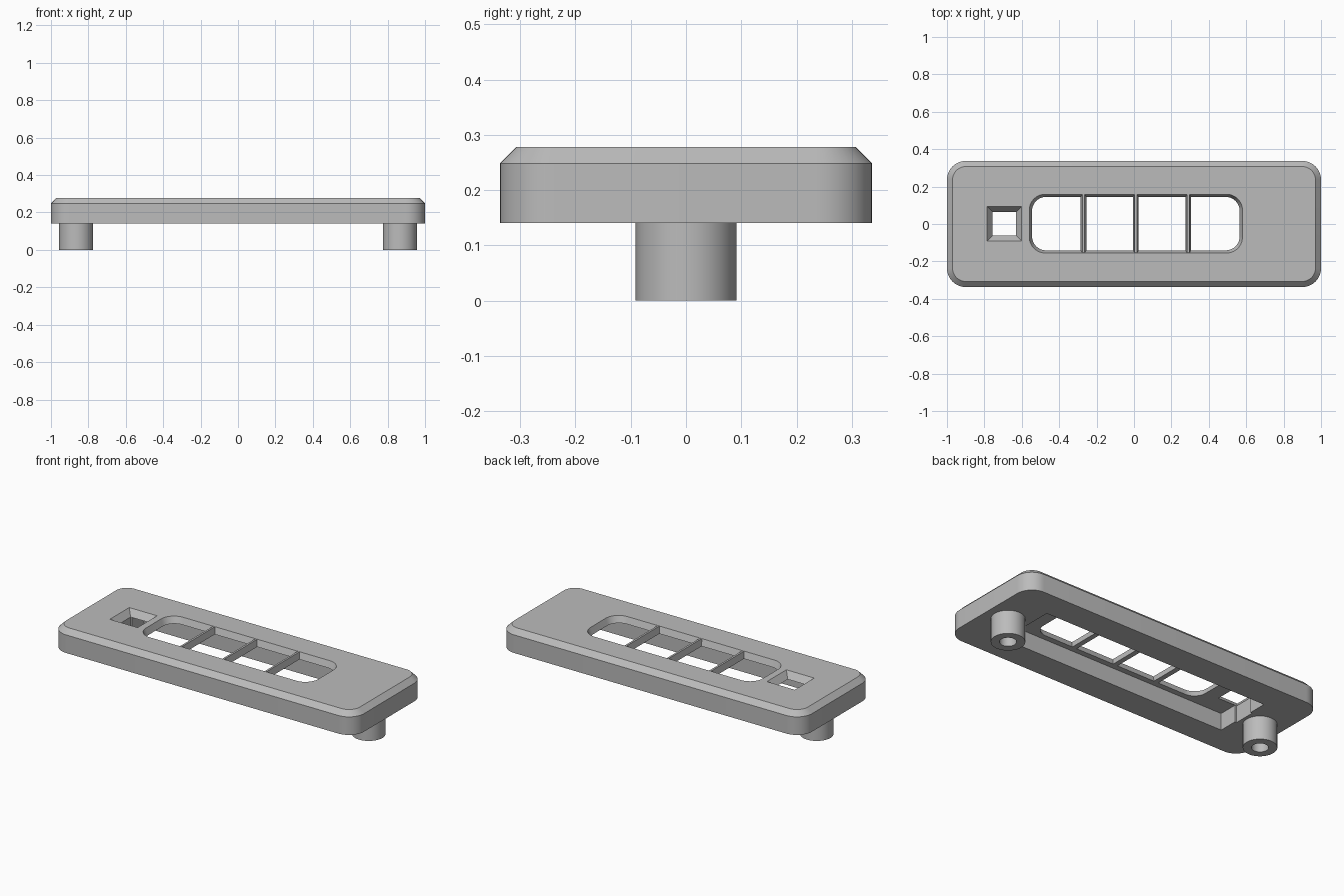
import bpy, bmesh, math

cube = bpy.data.objects.get("Cube")
if cube:
    bpy.data.objects.remove(cube, do_unlink=True)

grey = bpy.data.materials.new("plain grey")
grey.use_nodes = True
COLOR = (0.5, 0.5, 0.5, 1)
grey.diffuse_color = COLOR
grey.node_tree.nodes["Principled BSDF"].inputs["Base Color"].default_value = COLOR

BOTTOM, FLOOR, SHOULDER, TOP = 0.14, 0.24, 0.248, 0.278


def rounded(hx, hy, r, steps=10):
    """Outline of a rectangle with rounded corners; r = 0 gives four corners."""
    if r == 0:
        return [(hx, hy), (-hx, hy), (-hx, -hy), (hx, -hy)]
    points = []
    for q, (sx, sy) in enumerate([(1, 1), (-1, 1), (-1, -1), (1, -1)]):
        for i in range(steps + 1):
            a = math.pi / 2 * (q + i / steps)
            points.append((sx * (hx - r) + r * math.cos(a),
                           sy * (hy - r) + r * math.sin(a)))
    return points


def loft(name, sections, x=0, y=0):
    """Solid through stacked sections of (z, half x, half y, corner radius)."""
    bm = bmesh.new()
    rings = [[bm.verts.new((x + px, y + py, z)) for px, py in rounded(hx, hy, r)]
             for z, hx, hy, r in sections]
    n = len(rings[0])
    for low, high in zip(rings, rings[1:]):
        for i in range(n):
            j = (i + 1) % n
            bm.faces.new((low[i], low[j], high[j], high[i]))
    bm.faces.new(rings[0][::-1])
    bm.faces.new(rings[-1])
    bmesh.ops.remove_doubles(bm, verts=bm.verts, dist=1e-5)
    bmesh.ops.recalc_face_normals(bm, faces=bm.faces)
    mesh = bpy.data.meshes.new(name)
    bm.to_mesh(mesh)
    bm.free()
    mesh.materials.append(grey)
    obj = bpy.data.objects.new(name, mesh)
    bpy.context.collection.objects.link(obj)
    return obj


def select(obj):
    bpy.ops.object.select_all(action="DESELECT")
    obj.select_set(True)
    bpy.context.view_layer.objects.active = obj


def cut(obj, cutter):
    mod = obj.modifiers.new("cut", "BOOLEAN")
    mod.operation, mod.solver, mod.object = "DIFFERENCE", "EXACT", cutter
    select(obj)
    bpy.ops.object.modifier_apply(modifier=mod.name)
    bpy.data.objects.remove(cutter, do_unlink=True)


def smooth(obj):
    select(obj)
    bpy.ops.object.shade_smooth_by_angle(angle=math.radians(30))


# Chamfered cover plate
plate = loft("cover_plate", [(BOTTOM, 1, 0.337, 0.1), (SHOULDER, 1, 0.337, 0.1),
                             (TOP, 0.97, 0.307, 0.07)])

# Hollow underside
cut(plate, loft("pocket_cutter", [(0.1, 0.745, 0.175, 0), (FLOOR, 0.745, 0.175, 0)]))

# Long window with slightly tapered walls
WINDOW_X = 0.01
cut(plate, loft("window_cutter", [(0.2, 0.555, 0.143, 0.075),
                                  (FLOOR, 0.555, 0.143, 0.075),
                                  (TOP, 0.57, 0.157, 0.085),
                                  (0.32, 0.57, 0.157, 0.085)], WINDOW_X, 0.002))

# Square funnel opening
cut(plate, loft("funnel_cutter", [(0.1, 0.063, 0.063, 0), (FLOOR, 0.063, 0.063, 0),
                                  (TOP, 0.092, 0.092, 0), (0.32, 0.092, 0.092, 0)],
                -0.693, 0.002))
smooth(plate)

# Tapered bars dividing the window into four
for i in (-1, 0, 1):
    loft(f"window_bar_{i + 2}", [(FLOOR, 0.015, 0.155, 0), (TOP, 0.006, 0.155, 0)],
         WINDOW_X + 0.28 * i, 0.002)

# Hollow mounting posts
for side, x in (("right", -0.865), ("left", 0.865)):
    post = loft(f"{side}_post", [(0, 0.091, 0.091, 0.091), (BOTTOM, 0.091, 0.091, 0.091)], x)
    cut(post, loft("bore_cutter", [(-0.1, 0.045, 0.045, 0.045),
                                   (0.135, 0.045, 0.045, 0.045)], x))
    smooth(post)
